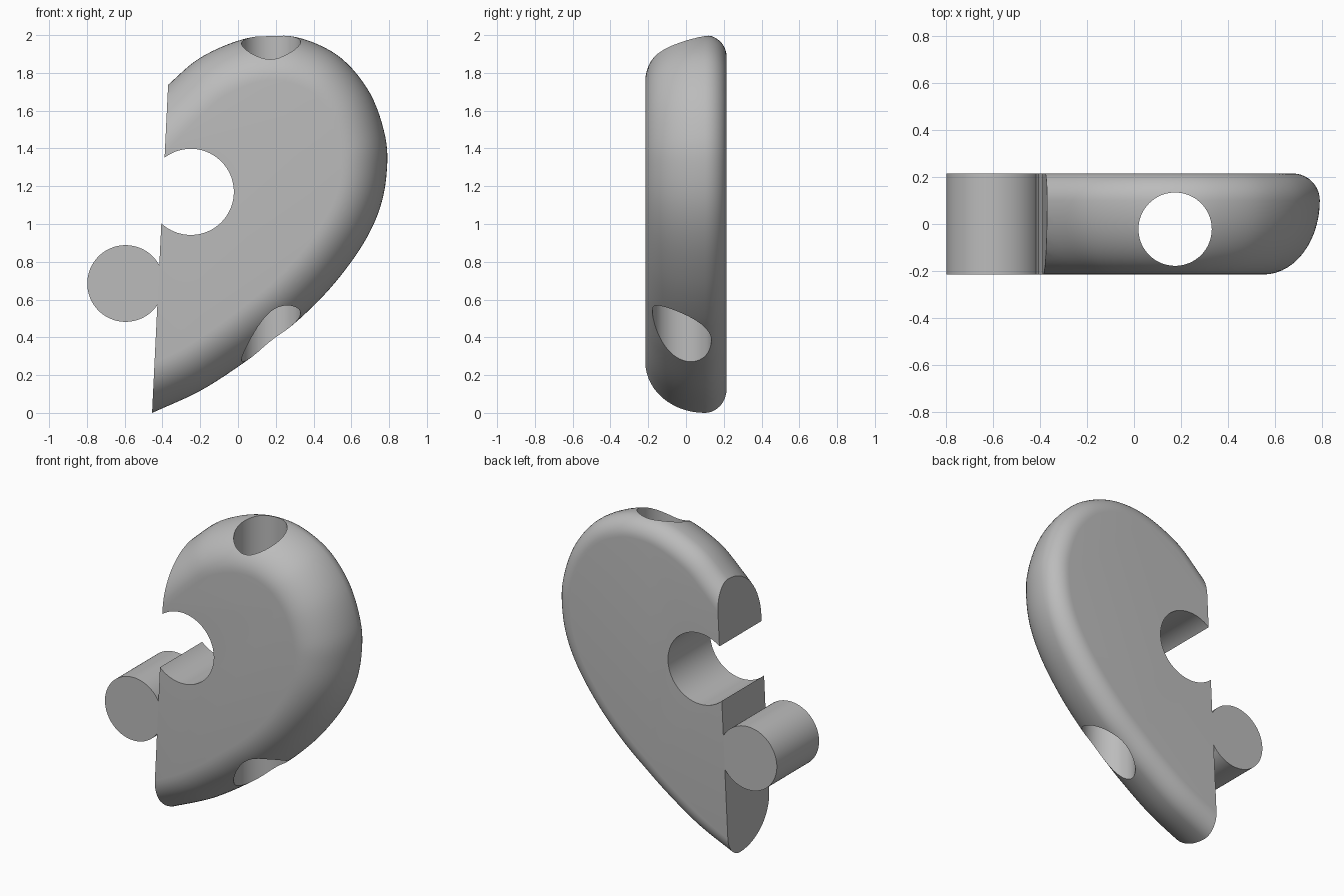
import bpy, bmesh, math
from mathutils import Vector, Matrix

cube = bpy.data.objects.get("Cube")
if cube:
    bpy.data.objects.remove(cube, do_unlink=True)

HALF = 0.215                                   # half thickness
CUT_POINT = Vector((-0.455, 0, 0))             # slanted plane that splits the heart
CUT_NORMAL = Vector((1.735, 0, -0.085)).normalized()

grey = bpy.data.materials.new("plain grey")
grey.use_nodes = True
colour = (0.5, 0.5, 0.5, 1)
grey.diffuse_color = colour
grey.node_tree.nodes["Principled BSDF"].inputs["Base Color"].default_value = colour


def make_object(name, bm):
    bmesh.ops.recalc_face_normals(bm, faces=bm.faces)
    mesh = bpy.data.meshes.new(name)
    bm.to_mesh(mesh)
    bm.free()
    mesh.materials.append(grey)
    obj = bpy.data.objects.new(name, mesh)
    bpy.context.collection.objects.link(obj)
    return obj


def cylinder(radius, depth, centre, along_y):
    bm = bmesh.new()
    turn = Matrix.Rotation(math.pi / 2, 4, 'X') if along_y else Matrix()
    bmesh.ops.create_cone(bm, cap_ends=True, segments=96, radius1=radius, radius2=radius,
                          depth=depth, matrix=Matrix.Translation(centre) @ turn)
    return bm


def split(bm, keep_right):
    # Trim at the slanted plane and close the opening
    cut = bmesh.ops.bisect_plane(bm, geom=bm.verts[:] + bm.edges[:] + bm.faces[:],
                                 plane_co=CUT_POINT, plane_no=CUT_NORMAL,
                                 clear_inner=keep_right, clear_outer=not keep_right)
    edges = [e for e in cut["geom_cut"] if isinstance(e, bmesh.types.BMEdge)]
    bmesh.ops.contextual_create(bm, geom=edges)


def smooth_path(points, steps):
    # Catmull-Rom curve through the points
    pts = [Vector(p) for p in points]
    pts = [2 * pts[0] - pts[1]] + pts + [2 * pts[-1] - pts[-2]]
    path = []
    for a, b, c, d in zip(pts, pts[1:], pts[2:], pts[3:]):
        for i in range(steps):
            t = i / steps
            path.append(0.5 * (2 * b + (c - a) * t + (2 * a - 5 * b + 4 * c - d) * t ** 2
                               + (3 * b - a - 3 * c + d) * t ** 3))
    return path + [pts[-2]]


# Heart lobe outline (x, z), running past the split at both ends
outline = smooth_path([(-0.66, 1.45), (-0.5, 1.61), (-0.35, 1.755), (-0.2, 1.88), (0, 1.97),
                       (0.18, 2.0), (0.36, 1.975), (0.55, 1.875), (0.7, 1.69), (0.78, 1.46),
                       (0.787, 1.27), (0.75, 1.08), (0.66, 0.89), (0.51, 0.685), (0.34, 0.51),
                       (0.175, 0.375), (0.02, 0.258), (-0.2, 0.117), (-0.455, 0), (-0.75, -0.13)], 6)
normals = []
for i in range(len(outline)):
    along = outline[min(i + 1, len(outline) - 1)] - outline[max(i - 1, 0)]
    normals.append(Vector((along.y, -along.x)).normalized())

# Edge rounding (y, inset): broad on the front, tight on the back
RIDGE, FRONT, BACK = 0.1, 0.24, 0.115
rounding = []
for i in range(15):
    a = math.pi / 2 * (1 - i / 14)
    rounding.append((RIDGE - (RIDGE + HALF) * math.sin(a), FRONT * (1 - math.cos(a))))
for i in range(1, 11):
    a = math.pi / 2 * i / 10
    rounding.append((RIDGE + (HALF - RIDGE) * math.sin(a), BACK * (1 - math.cos(a))))

# Body lofted through the inset outlines
bm = bmesh.new()
rings = []
for y, inset in rounding:
    ring = [p + n * inset for p, n in zip(outline, normals)]
    rings.append([bm.verts.new((p.x, y, p.y)) for p in ring])
for low, high in zip(rings, rings[1:]):
    for i in range(len(low)):
        j = (i + 1) % len(low)
        bm.faces.new((low[i], low[j], high[j], high[i]))
bm.faces.new(rings[0])
bm.faces.new(rings[-1])
split(bm, True)
body = make_object("heart_half", bm)

# Round socket and vertical cord hole
cutters = [make_object("socket_cutter", cylinder(0.228, 1, (-0.25, 0, 1.17), True)),
           make_object("cord_hole_cutter", cylinder(0.156, 3, (0.175, -0.022, 1), False))]
bpy.context.view_layer.objects.active = body
for cutter in cutters:
    cutter.hide_render = True
    mod = body.modifiers.new(cutter.name, 'BOOLEAN')
    mod.operation = 'DIFFERENCE'
    mod.solver = 'EXACT'
    mod.object = cutter
    bpy.ops.object.modifier_apply(modifier=mod.name)
    bpy.data.objects.remove(cutter, do_unlink=True)

# Round knob on the split face
bm = cylinder(0.203, 2 * HALF, (-0.595, 0, 0.685), True)
split(bm, False)
knob = make_object("connector_knob", bm)

for obj in (body, knob):
    bpy.ops.object.select_all(action='DESELECT')
    obj.select_set(True)
    bpy.context.view_layer.objects.active = obj
    bpy.ops.object.shade_smooth_by_angle(angle=math.radians(30))
